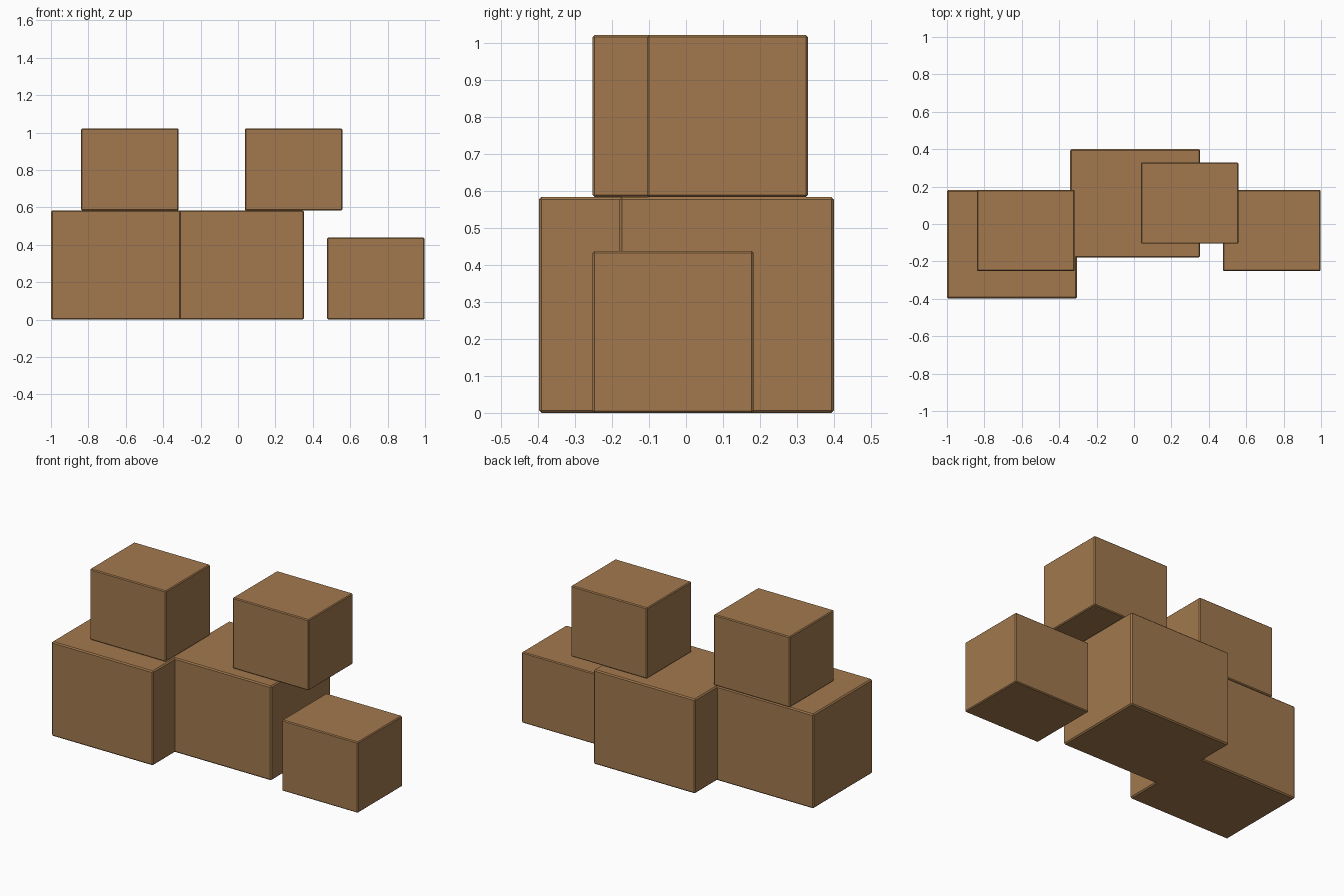
import bpy

if "Cube" in bpy.data.objects:
    bpy.data.objects.remove(bpy.data.objects["Cube"], do_unlink=True)

# Cardboard colour
cardboard = bpy.data.materials.new("cardboard_brown")
cardboard.use_nodes = True
colour = (0.36, 0.19, 0.075, 1)
cardboard.diffuse_color = colour
cardboard.node_tree.nodes["Principled BSDF"].inputs["Base Color"].default_value = colour

WIDTH, DEPTH, HEIGHT = 0.695, 0.58, 0.584
SMALL = 0.75


def box(name, x, y, bottom, scale=1.0):
    """A carton with slightly softened edges, resting at the given height."""
    bpy.ops.mesh.primitive_cube_add(size=1, location=(x, y, bottom + HEIGHT * scale / 2))
    ob = bpy.context.object
    ob.name = name
    ob.scale = (WIDTH * scale, DEPTH * scale, HEIGHT * scale)
    bpy.ops.object.transform_apply(location=False, rotation=False, scale=True)
    ob.data.materials.append(cardboard)
    bevel = ob.modifiers.new("edge", 'BEVEL')
    bevel.width = 0.007 * scale
    bevel.segments = 1


# Large cartons on the floor
box("large_box_right", -0.652, -0.108, 0)
box("large_box_middle", 0.006, 0.11, 0)

# Small cartons, one on the floor and two stacked
box("small_box_floor", 0.737, -0.035, 0, SMALL)
box("small_box_top_right", -0.578, -0.035, HEIGHT, SMALL)
box("small_box_top_left", 0.297, 0.112, HEIGHT, SMALL)
